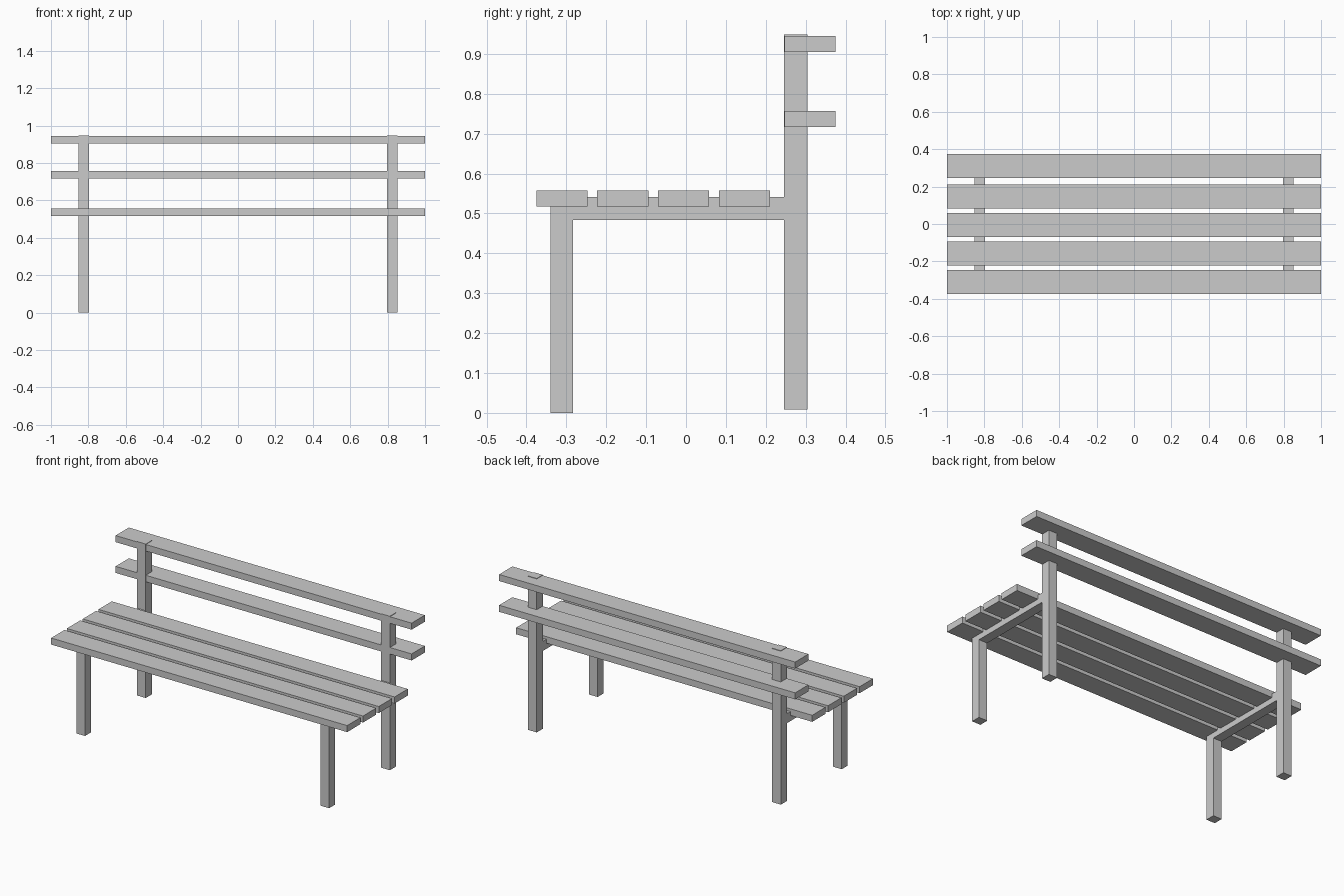
import bpy, bmesh

if "Cube" in bpy.data.objects:
    bpy.data.objects.remove(bpy.data.objects["Cube"])


def prism(name, profile, x0, x1):
    """Extrude a closed (y, z) profile along x."""
    bm = bmesh.new()
    face = bm.faces.new([bm.verts.new((x0, y, z)) for y, z in profile])
    ext = bmesh.ops.extrude_face_region(bm, geom=[face])
    verts = [g for g in ext["geom"] if isinstance(g, bmesh.types.BMVert)]
    bmesh.ops.translate(bm, verts=verts, vec=(x1 - x0, 0, 0))
    bmesh.ops.recalc_face_normals(bm, faces=bm.faces)
    mesh = bpy.data.meshes.new(name)
    bm.to_mesh(mesh)
    bm.free()
    ob = bpy.data.objects.new(name, mesh)
    bpy.context.collection.objects.link(ob)
    return ob


def rect(y0, y1, z0, z1):
    return [(y0, z0), (y1, z0), (y1, z1), (y0, z1)]


PLANK_W, PLANK_T = 0.128, 0.04

# Seat planks
for i in range(4):
    y = -0.375 + i * 0.1525
    prism(f"seat_plank_{i + 1}", rect(y, y + PLANK_W, 0.517, 0.517 + PLANK_T), -1, 1)

# Backrest planks
for i, z in enumerate((0.717, 0.905)):
    prism(f"back_plank_{i + 1}", rect(0.247, 0.247 + PLANK_W, z, z + PLANK_T), -1, 1)

# Side frames: front leg bent into the seat rail, plus a tall back post
leg_and_rail = [(-0.34, 0), (-0.283, 0), (-0.283, 0.483),
                (0.247, 0.483), (0.247, 0.541), (-0.34, 0.541)]
for side, x in (("left", -0.8245), ("right", 0.8245)):
    prism(f"front_leg_and_rail_{side}", leg_and_rail, x - 0.029, x + 0.029)
    prism(f"back_post_{side}", rect(0.246, 0.304, 0.008, 0.948), x - 0.029, x + 0.029)
